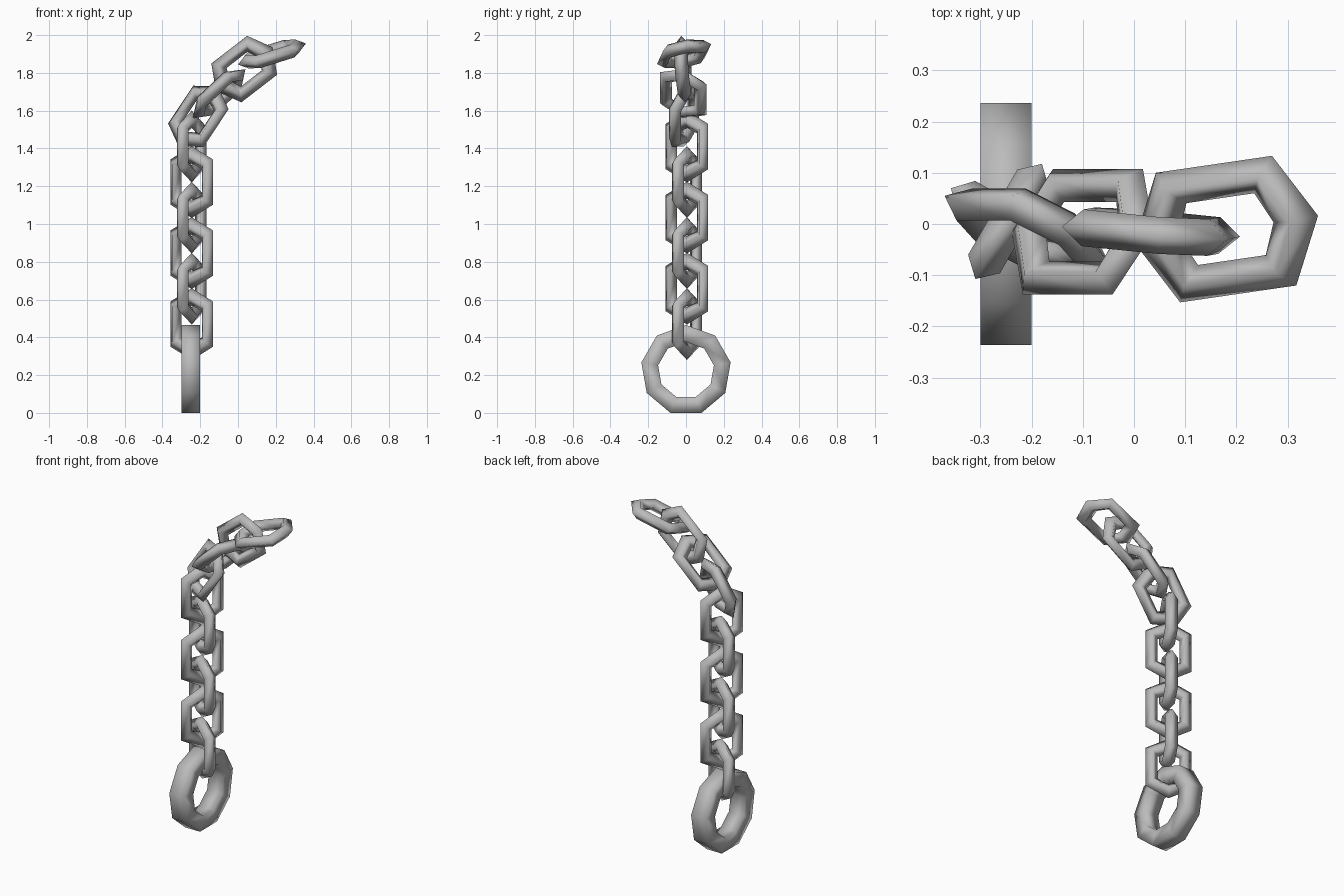
import bpy, math
from mathutils import Vector

cube = bpy.data.objects.get("Cube")
if cube:
    bpy.data.objects.remove(cube, do_unlink=True)

steel = bpy.data.materials.new("grey_steel")
steel.use_nodes = True
STEEL = (0.5, 0.5, 0.5, 1)
steel.diffuse_color = STEEL
steel.node_tree.nodes["Principled BSDF"].inputs["Base Color"].default_value = STEEL


def closed_tube(name, loops, centre, along, across):
    """Join flat (outline, height) loops around a closed tube, in the plane of two axes."""
    a = Vector(along).normalized()
    w = Vector(across)
    w = (w - a * w.dot(a)).normalized()
    n = w.cross(a)
    c = Vector(centre)
    verts = [c + w * u + a * v + n * h for outline, h in loops for u, v in outline]
    count, rings = len(loops[0][0]), len(loops)
    faces = []
    for r in range(rings):
        s = (r + 1) % rings
        for i in range(count):
            j = (i + 1) % count
            faces.append((r * count + i, r * count + j, s * count + j, s * count + i))
    mesh = bpy.data.meshes.new(name)
    mesh.from_pydata(verts, [], faces)
    mesh.polygons.foreach_set("use_smooth", [True] * len(faces))
    mesh.materials.append(steel)
    obj = bpy.data.objects.new(name, mesh)
    bpy.context.collection.objects.link(obj)
    return obj


def long_hexagon(side, shoulder, tip):
    return [(side, -shoulder), (side, shoulder), (0, tip),
            (-side, shoulder), (-side, -shoulder), (0, -tip)]


def nonagon(radius):
    return [(radius * math.sin(math.tau * i / 9), radius * math.cos(math.tau * i / 9))
            for i in range(9)]


# Large end ring, square in section
closed_tube("end_ring",
            [(nonagon(0.24), 0.05), (nonagon(0.24), -0.05),
             (nonagon(0.15), -0.05), (nonagon(0.15), 0.05)],
            (-0.25, 0, 0.2255), (0, 0, 1), (0, 1, 0))

# Chain link section: outer ridge, two side ridges, inner ridge
link_loops = [(long_hexagon(0.13, 0.12, 0.19), 0),
              (long_hexagon(0.096, 0.095, 0.142), -0.036),
              (long_hexagon(0.062, 0.07, 0.098), 0),
              (long_hexagon(0.096, 0.095, 0.142), 0.036)]

# Hanging links alternate between two crossed planes
links = []
for i in range(6):
    angle = math.radians(60 if i % 2 else -30)
    links.append(((-0.245, 0.005, 0.47 + 0.188 * i), (0, 0, 1),
                  (math.cos(angle), math.sin(angle), 0)))

# Links of the bent upper end: centre, long axis, cross axis
links += [((-0.21, -0.01, 1.57), (0.55, 0, 0.83), (0.72, -0.5, -0.48)),
          ((-0.10, -0.015, 1.69), (0.73, 0, 0.68), (0.06, 0.25, -0.065)),
          ((0.033, -0.015, 1.82), (0.79, -0.08, 0.61), (-0.61, 0, 0.79)),
          ((0.18, -0.01, 1.9), (0.24, 0.035, 0.075), (-0.06, 0.25, 0.03))]

for i, (centre, along, across) in enumerate(links):
    closed_tube(f"chain_link_{i + 1}", link_loops, centre, along, across)
